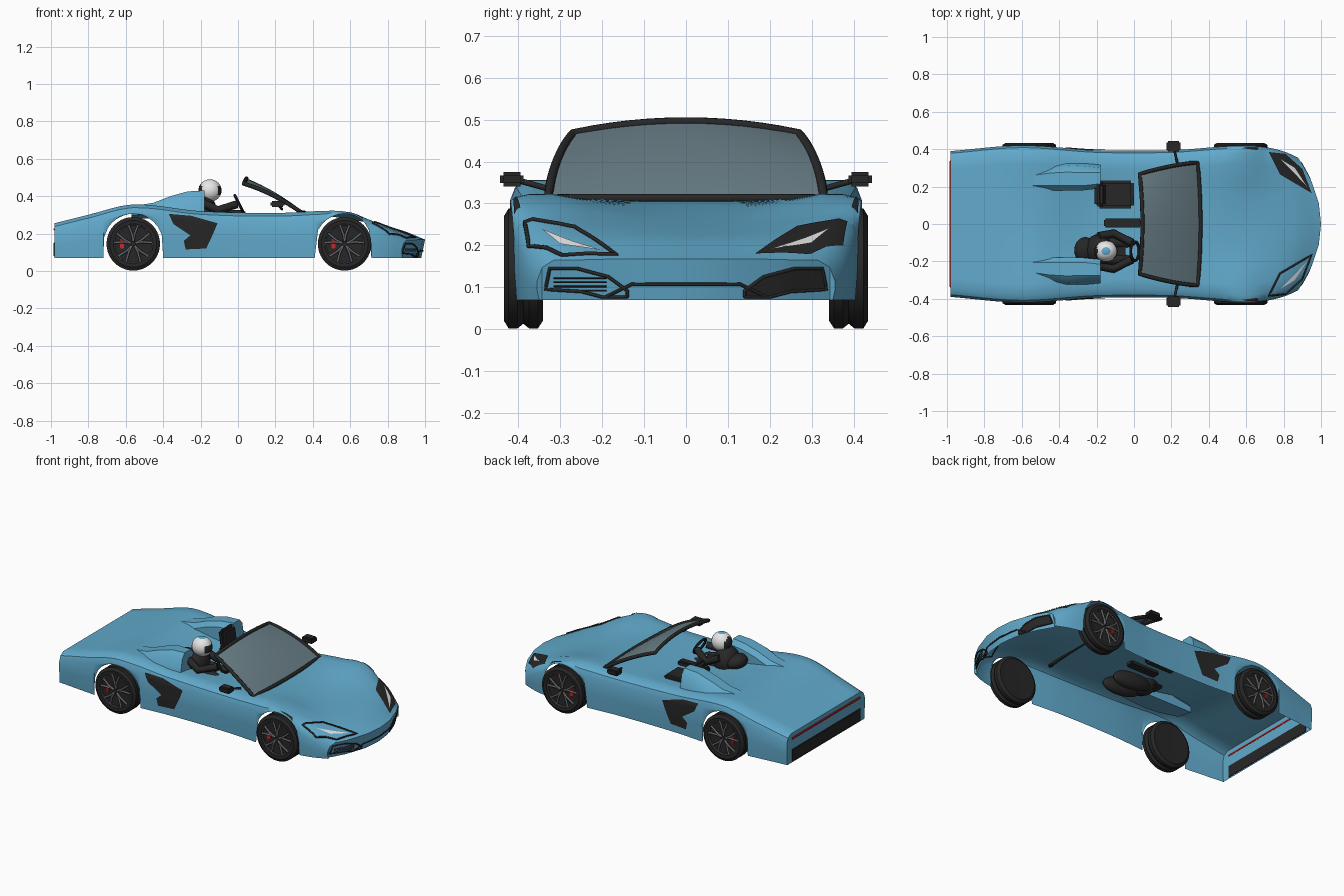
import bpy, bmesh, math
from mathutils import Vector, Matrix
from mathutils.bvhtree import BVHTree

if "Cube" in bpy.data.objects:
    bpy.data.objects.remove(bpy.data.objects["Cube"])


def material(name, red, green, blue):
    mat = bpy.data.materials.new(name)
    mat.use_nodes = True
    mat.diffuse_color = (red, green, blue, 1)
    mat.node_tree.nodes["Principled BSDF"].inputs["Base Color"].default_value = (red, green, blue, 1)
    return mat


BLUE = material("sky blue paint", .12, .40, .60)
BLACK = material("black trim", .02, .02, .02)
GLASS = material("tinted glass", .14, .21, .24)
GREY = material("grey metal", .13, .13, .14)
RED = material("red", .6, .02, .02)
WHITE = material("white", .8, .8, .8)


def finish(name, bm, *mats, angle=35):
    """Turn a bmesh into a smooth shaded object with sharp edges kept."""
    mesh = bpy.data.meshes.new(name)
    bm.to_mesh(mesh)
    bm.free()
    for mat in mats:
        mesh.materials.append(mat)
    mesh.shade_smooth()
    mesh.set_sharp_from_angle(angle=math.radians(angle))
    obj = bpy.data.objects.new(name, mesh)
    bpy.context.collection.objects.link(obj)
    return obj


def grid(bm, rows, closed=False):
    """Skin rows of points with quads."""
    verts = [[bm.verts.new(p) for p in row] for row in rows]
    count = len(rows[0])
    for a, b in zip(verts, verts[1:]):
        for i in range(count if closed else count - 1):
            j = (i + 1) % count
            bm.faces.new((a[i], a[j], b[j], b[i]))
    return verts


def box(name, mat, centre, size, bevel=.008, tilt=0):
    bm = bmesh.new()
    bmesh.ops.create_cube(bm, size=1, matrix=Matrix.Diagonal((*size, 1)))
    bmesh.ops.bevel(bm, geom=bm.edges[:], offset=bevel, segments=2, affect="EDGES")
    obj = finish(name, bm, mat)
    obj.location, obj.rotation_euler.y = centre, tilt
    return obj


def ball(name, mat, centre, size, tilt=0):
    bm = bmesh.new()
    bmesh.ops.create_uvsphere(bm, u_segments=24, v_segments=16, radius=1,
                              matrix=Matrix.Diagonal((*size, 1)))
    obj = finish(name, bm, mat)
    obj.location, obj.rotation_euler.y = centre, tilt
    return obj


def tube(name, mat, points, radius, closed=False):
    data = bpy.data.curves.new(name, "CURVE")
    data.dimensions, data.bevel_depth, data.bevel_resolution = "3D", radius, 2
    data.use_fill_caps = True
    spline = data.splines.new("POLY")
    spline.points.add(len(points) - 1)
    for target, p in zip(spline.points, points):
        target.co = (*p, 1)
    spline.use_cyclic_u = closed
    data.materials.append(mat)
    obj = bpy.data.objects.new(name, data)
    bpy.context.collection.objects.link(obj)


def blend(table, x):
    """Smooth curve through a table of (x, value) pairs."""
    x = min(max(x, table[0][0]), table[-1][0])
    slope = lambda i: ((table[min(i + 1, len(table) - 1)][1] - table[max(i - 1, 0)][1])
                       / (table[min(i + 1, len(table) - 1)][0] - table[max(i - 1, 0)][0]))
    i = max(k for k in range(len(table) - 1) if table[k][0] <= x)
    (a, p), (b, q) = table[i], table[i + 1]
    t, span = (x - a) / (b - a), b - a
    return (p + (q - p) * t * t * (3 - 2 * t)
            + span * t * (1 - t) * (slope(i) * (1 - t) - slope(i + 1) * t))


# Body shell: half width, fender height and centre height along the length
WIDTH = [(-.98, .39), (-.6, .42), (-.2, .395), (.2, .395), (.55, .418), (.72, .41), (.88, .385), (1, .355)]
FENDER = [(-.98, .255), (-.8, .30), (-.56, .355), (-.2, .32), (.2, .31), (.5, .322), (.6, .312),
          (.72, .27), (.86, .222), (1, .165)]
CENTRE = [(-.98, .255), (-.56, .345), (-.2, .30), (.35, .305), (.6, .275), (.86, .222), (1, .168)]
AXLES, HUB, ARCH, SILL = (-.56, .57), .145, .16, .07


def section(s):
    w, top, mid = blend(WIDTH, s), blend(FENDER, s), blend(CENTRE, s)
    low = SILL
    for axle in AXLES:
        if abs(s - axle) <= ARCH:
            low = HUB + math.sqrt(max(ARCH ** 2 - (s - axle) ** 2, 0))
    side = max(top - .05, low + .002)
    half = [(w - .005, low), (w, (low + side) / 2), (w, side), (w - .012, side + (top - side) * .65),
            (w - .04, top), (w - .1, top), (.23, (top + mid) / 2), (.11, mid)]
    bow = .12 * (max(s - .6, 0) / .4) ** 2
    ring = half + [(0, mid)] + [(-y, z) for y, z in reversed(half)]
    return [(s - bow * (y / .35) ** 2, y, z) for y, z in ring]


stations = [-.98 + i * .022 for i in range(90)] + [1]
for axle in AXLES:
    for end in (-ARCH, ARCH):
        stations += [axle + end, axle + end * 1.002]
bm = bmesh.new()
rows = grid(bm, [section(s) for s in sorted(stations)])
bm.faces.new(rows[0])
nose = rows[-1]
chin = [bm.verts.new((v.co.x - .02, v.co.y, SILL)) for v in nose[3:-3]]
bm.faces.new(nose[:4] + chin[:1])
bm.faces.new(nose[-4:] + chin[-1:])
for i in range(len(chin) - 1):
    bm.faces.new((nose[i + 3], nose[i + 4], chin[i + 1], chin[i]))
bmesh.ops.recalc_face_normals(bm, faces=bm.faces[:])
surface = BVHTree.FromBMesh(bm)
finish("body_shell", bm, BLUE)


def drop(a, b, axis, sign=1, lift=.004):
    """Project a flat point onto the body along an axis."""
    start = Vector((a, b))
    start = {"x": Vector((2, a, b)), "y": Vector((a, 2 * sign, b)), "z": Vector((a, b, 2))}[axis]
    ray = -Vector([(axis == k) * (sign if k == "y" else 1) for k in "xyz"])
    hit = surface.ray_cast(start, ray)[0]
    return hit - ray * lift if hit else None


def plate(name, mat, outline, axis, sign=1, lift=.004):
    bm = bmesh.new()
    bm.faces.new([bm.verts.new((a, b, 0)) for a, b in outline])
    bmesh.ops.triangulate(bm, faces=bm.faces[:])
    bmesh.ops.subdivide_edges(bm, edges=bm.edges[:], cuts=5, use_grid_fill=True)
    for v in bm.verts[:]:
        spot = drop(v.co.x, v.co.y, axis, sign, lift)
        if spot:
            v.co = spot
        else:
            bm.verts.remove(v)
    finish(name, bm, mat)


def trim(name, mat, path, axis, radius, closed=False):
    """Thin strip that follows the body."""
    ends = path[1:] + path[:1] if closed else path[1:]
    spots = [drop(a + (c - a) * k / 6, b + (d - b) * k / 6, axis, 1, .002)
             for (a, b), (c, d) in zip(path, ends) for k in range(7)]
    tube(name, mat, [p for p in spots if p], radius, closed)


# Headlights, front intakes and lower lip
LAMP = [(.72, .385), (.81, .375), (.90, .295), (.95, .165), (.78, .265)]
BAR = [(.925, .20), (.86, .30), (.785, .345), (.85, .28)]
INTAKE = [(.14, .092), (.185, .125), (.26, .145), (.325, .145), (.335, .095), (.25, .09), (.2, .077), (.14, .077)]
flip = lambda pts, i: [(-a, b) if i == 0 else (a, -b) for a, b in pts]
plate("left_headlight", BLACK, LAMP, "z")
trim("right_headlight_rim", BLACK, flip(LAMP, 1), "z", .005, True)
plate("left_light_bar", WHITE, BAR, "z", lift=.007)
plate("right_light_bar", WHITE, flip(BAR, 1), "z")
plate("left_intake", BLACK, INTAKE, "x")
trim("left_intake_rim", BLACK, INTAKE, "x", .004, True)
trim("right_intake_rim", BLACK, flip(INTAKE, 0), "x", .004, True)
for i in range(4):
    trim("right_intake_slat", BLACK, [(-.315, .092 + i * .01), (-.19, .092 + i * .01)], "x", .002)
trim("front_lip", BLACK, [(-.19, .078), (-.13, .107), (.13, .107), (.19, .078)], "x", .004)

# Side scoops, fender vents, rear panel
SCOOP = [(-.37, .305), (-.25, .295), (-.11, .255), (-.13, .205), (-.17, .12), (-.28, .115),
         (-.29, .16), (-.255, .19), (-.345, .25)]
for side, label in ((1, "left"), (-1, "right")):
    plate(label + "_side_scoop", BLACK, SCOOP, "y", side)
    plate(label + "_fender_vent", BLACK, [(.58, .405 * side), (.6, .412 * side), (.67, .41 * side),
                                          (.66, .395 * side)], "z")
box("rear_light", RED, (-.982, 0, .222), (.01, .68, .012), .002)
box("rear_diffuser", BLACK, (-.982, 0, .115), (.01, .68, .075), .002)

# Headrest fairings behind the seats
FAIRING = [(-.57, .18, .29, .345), (-.45, .18, .325, .365), (-.36, .18, .335, .40),
           (-.27, .18, .33, .425), (-.18, .19, .32, .43)]
for side, label in ((1, "left"), (-1, "right")):
    bm = bmesh.new()
    rows = grid(bm, [[(x, side * y, z) for y, z in
                      ((a, .28), (a, top - .03), (a + .025, top), ((a + b) / 2 + .02, top),
                       (b - .02, top - .03), (b, .30))] for x, a, b, top in FAIRING], True)
    bm.faces.new(rows[0])
    bm.faces.new(rows[-1])
    bmesh.ops.recalc_face_normals(bm, faces=bm.faces[:])
    finish(label + "_fairing", bm, BLUE)


# Windscreen and its frame
def screen(u, v):
    y = u * (.328 - .06 * v ** 1.5)
    return (.355 - .31 * v - .015 * u * u, y, .312 + .155 * v + .028 * v * (1 - u * u) + .06 * v * (1 - v))


N = 12
bm = bmesh.new()
panes = [[screen(i / N * 2 - 1, j / N) for i in range(N + 1)] for j in range(N + 1)]
grid(bm, panes)
finish("windscreen", bm, GLASS)
rim = panes[0] + [row[-1] for row in panes[1:]] + panes[-1][-2::-1] + [row[0] for row in panes[-2:0:-1]]
tube("windscreen_frame", BLACK, rim, .011, True)

# Mirrors
for side, label in ((1, "left"), (-1, "right")):
    box(label + "_mirror", BLACK, (.21, .415 * side, .358), (.075, .056, .034))
    tube(label + "_mirror_stalk", BLACK, [(.235, .31 * side, .33), (.215, .40 * side, .355)], .007)

# Cabin
box("passenger_seat", BLACK, (-.1, .158, .295), (.2, .15, .06), .015)
box("seat_back", BLACK, (-.18, .158, .35), (.045, .13, .15), .015, -.15)
box("console", BLACK, (-.06, .005, .30), (.2, .05, .05))
box("driver_seat", BLACK, (-.13, -.145, .285), (.2, .14, .05), .015)

# Driver
ball("driver_torso", BLACK, (-.19, -.14, .325), (.075, .085, .085))
ball("driver_collar", BLACK, (-.26, -.14, .335), (.06, .07, .045), .3)
for side, label in ((1, "left"), (-1, "right")):
    ball(label + "_leg", BLACK, (-.07, -.145 + side * .045, .265), (.14, .038, .055), .15)
    tube(label + "_arm", BLACK, [(-.19, -.145 + side * .08, .365), (-.11, -.145 + side * .095, .325),
                                 (-.01, -.145 + side * .045, .355)], .022)
bpy.ops.mesh.primitive_torus_add(major_radius=.05, minor_radius=.008, major_segments=28, minor_segments=8,
                                 location=(.005, -.145, .36), rotation=(0, 1.1, 0))
bpy.context.object.name = "steering_wheel"
bpy.context.object.data.materials.append(BLACK)
helmet = ball("driver_helmet", WHITE, (-.15, -.145, .43), (.062, .056, .06))
helmet.data.materials.append(BLACK)
helmet.data.materials.append(BLUE)
for face in helmet.data.polygons:
    d = face.center / .06
    visor, back = d.x > .72 and abs(d.z) < .4, d.x < -.75
    face.material_index = 2 if d.z > .93 else 1 if visor or back else 0

# Wheels: twin bulge tyre, dark dish, forked spokes and red caliper
TYRE = [(-.045, .09), (-.047, .125), (-.035, .143), (-.014, .143), (0, .132), (.014, .143), (.035, .143),
        (.046, .125), (.044, .106), (.03, .10), (.025, .02)]
for axle, end in zip(AXLES, ("rear", "front")):
    for side, label in ((1, "left"), (-1, "right")):
        name, hub = f"{end}_{label}_", Vector((axle, side * .388, HUB))
        spot = lambda r, a, y: hub + Vector((r * math.cos(a), side * y, r * math.sin(a)))
        bm = bmesh.new()
        rings = grid(bm, [[spot(r, math.tau * i / 40, y) for i in range(40)] for y, r in TYRE], True)
        bm.faces.new(rings[0])
        bm.faces.new(rings[-1])
        bmesh.ops.recalc_face_normals(bm, faces=bm.faces[:])
        finish(name + "tyre", bm, BLACK)
        tube(name + "rim", GREY, [spot(.103, math.tau * i / 40, .037) for i in range(40)], .004, True)
        for k in range(5):
            a = math.tau * k / 5 + math.pi / 2
            for fork in (-.25, .25):
                tube(name + "spoke", GREY, [spot(.012, a, .036), spot(.05, a + fork * .5, .038),
                                            spot(.103, a + fork, .037)], .0065)
        box(name + "caliper", RED, spot(.06, math.pi, .03), (.022, .014, .05), .004)
